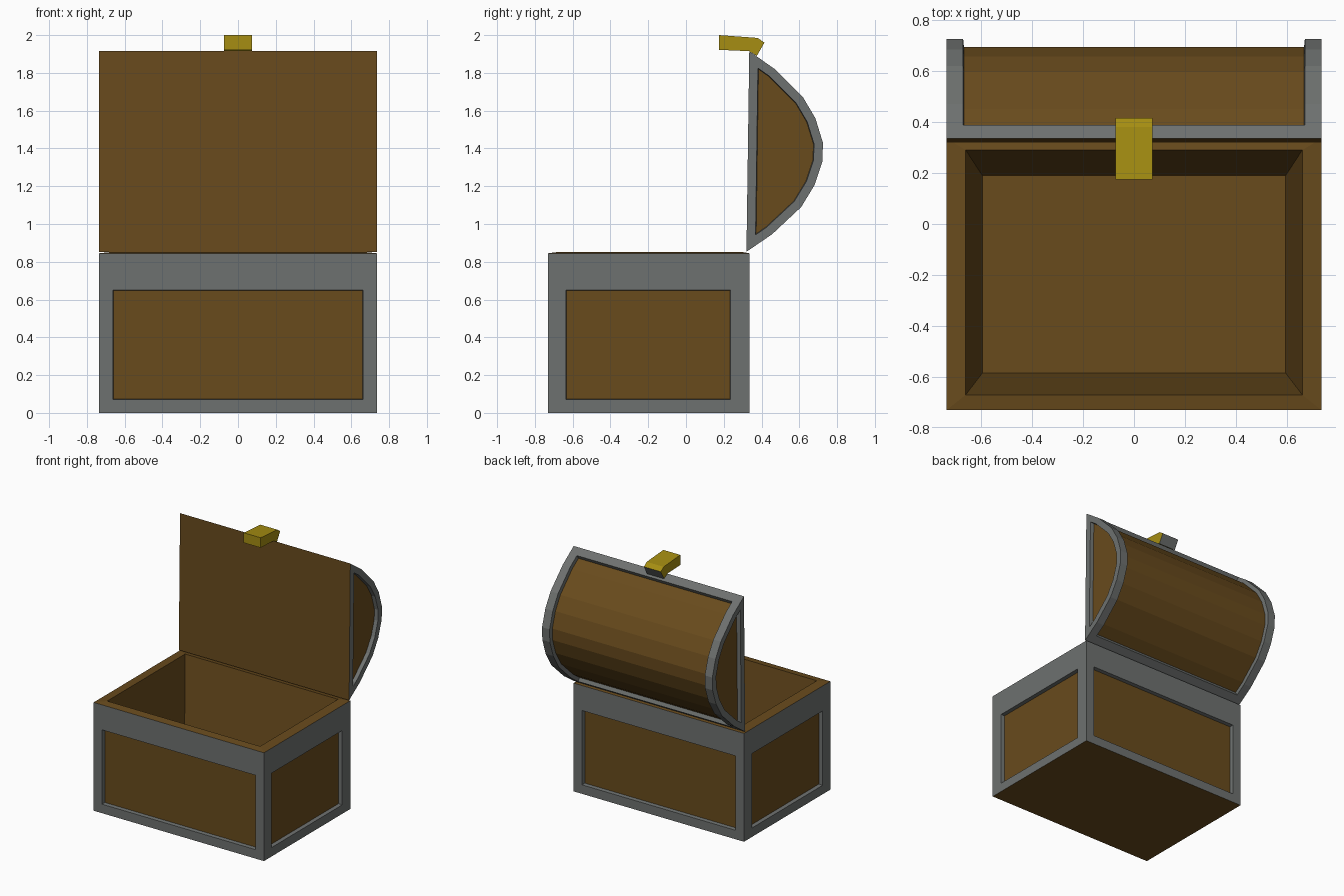
import bpy, bmesh

if "Cube" in bpy.data.objects:
    bpy.data.objects.remove(bpy.data.objects["Cube"])


def material(name, rgb):
    m = bpy.data.materials.new(name)
    m.diffuse_color = (*rgb, 1)
    m.use_nodes = True
    m.node_tree.nodes["Principled BSDF"].inputs["Base Color"].default_value = m.diffuse_color
    return m


WOOD, IRON, BRASS = 0, 1, 2
MATS = [material("wood", (0.14, 0.07, 0.012)),
        material("iron", (0.155, 0.165, 0.16)),
        material("brass", (0.38, 0.27, 0.006))]


def finish(bm, name):
    ob = bpy.data.objects.new(name, bpy.data.meshes.new(name))
    for m in MATS:
        ob.data.materials.append(m)
    bm.to_mesh(ob.data)
    bm.free()
    bpy.context.collection.objects.link(ob)
    return ob


def prism(profile, half_width, mat):
    """Extrude a (y, z) profile symmetrically along x."""
    bm = bmesh.new()
    left, right = [[bm.verts.new((x, y, z)) for y, z in profile]
                   for x in (-half_width, half_width)]
    bm.faces.new(left)
    bm.faces.new(right)
    n = len(profile)
    for i in range(n):
        j = (i + 1) % n
        bm.faces.new((left[i], left[j], right[j], right[i]))
    bmesh.ops.recalc_face_normals(bm, faces=bm.faces[:])
    bm.normal_update()
    for f in bm.faces:
        f.material_index = mat
    return bm


def inset(bm, faces, thickness, depth=0.0):
    bmesh.ops.inset_region(bm, faces=faces, thickness=thickness, depth=depth,
                           use_boundary=True, use_even_offset=True)
    bm.normal_update()


def sink(bm, faces):
    """Push a framed panel inwards and make it wood."""
    inset(bm, faces, 0.003, -0.03)
    for f in faces:
        f.material_index = WOOD


def pick(co, mid, low, high):
    return low if co < mid else high


# chest body: iron box with sunken wooden panels and a tapered hollow
Y0, Y1, YM = -0.73, 0.335, -0.2
bm = prism([(Y0, 0), (Y1, 0), (Y1, 0.845), (Y0, 0.845)], 0.735, IRON)
sides = [f for f in bm.faces if abs(f.normal.z) < 0.5]
bottom = next(f for f in bm.faces if f.normal.z < -0.5)
top = next(f for f in bm.faces if f.normal.z > 0.5)
bottom.material_index = top.material_index = WOOD
for f in sides:
    faces_y = abs(f.normal.y) > 0.5
    inset(bm, [f], 0.07)
    for v in f.verts:
        v.co.z = pick(v.co.z, 0.4, 0.07, 0.65)
        if faces_y:
            v.co.x = pick(v.co.x, 0, -0.663, 0.663)
        else:
            v.co.y = pick(v.co.y, YM, -0.635, 0.235)
    bm.normal_update()
    sink(bm, [f])
for x, ya, yb, z in ((0.66, -0.67, 0.29, 0.853), (0.595, -0.585, 0.19, 0.07)):
    inset(bm, [top], 0.05)
    for v in top.verts:
        v.co = (pick(v.co.x, 0, -x, x), pick(v.co.y, YM, ya, yb), z)
    bm.normal_update()
finish(bm, "chest_body")

# open lid: half barrel standing on its hinge edge
lid_profile = [(0.32, 0.853), (0.455, 0.945), (0.61, 1.09), (0.68, 1.205),
               (0.722, 1.33), (0.725, 1.43), (0.685, 1.56), (0.62, 1.67),
               (0.47, 1.82), (0.335, 1.915)]
bm = prism(lid_profile, 0.735, IRON)
inner = next(f for f in bm.faces if f.normal.y < -0.9)
inner.material_index = WOOD
ends = [f for f in bm.faces if abs(f.normal.x) > 0.9]
barrel = [f for f in bm.faces if f not in ends and f is not inner]
for f in ends:
    inset(bm, [f], 0.047)
    sink(bm, [f])
inset(bm, barrel, 0.065)
sink(bm, barrel)
finish(bm, "lid")

# brass latch hooked over the lid edge, with an iron back plate
bm = prism([(0.175, 2.0), (0.175, 1.922), (0.335, 1.915), (0.375, 1.89),
            (0.415, 1.96), (0.38, 1.985)], 0.073, BRASS)
for f in bm.faces:
    if f.normal.y > 0.5 and f.normal.z < -0.2:
        f.material_index = IRON
finish(bm, "latch")
